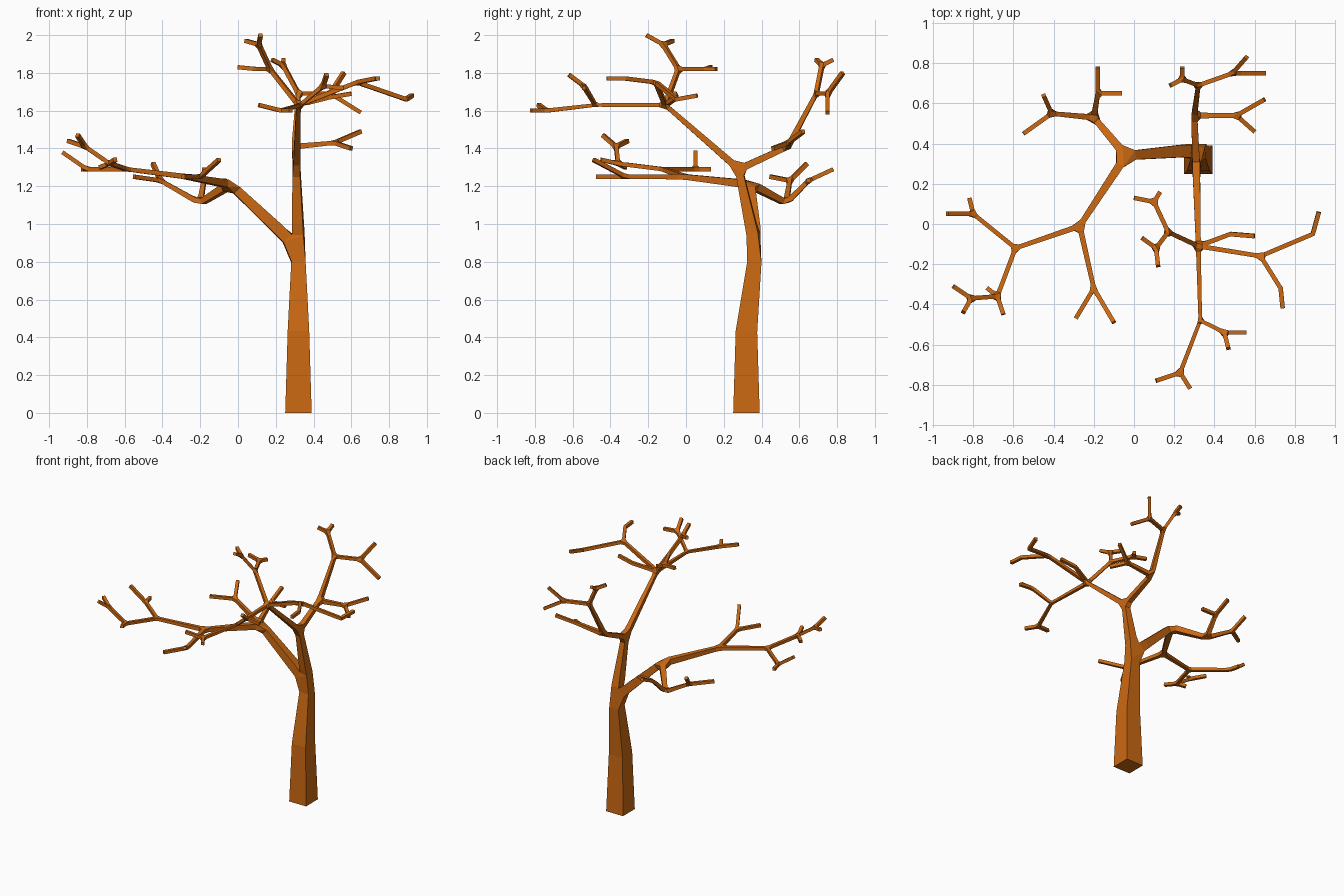
import bpy
import bmesh
from mathutils import Vector

# Remove the default cube
default_cube = bpy.data.objects.get("Cube")
if default_cube:
    bpy.data.objects.remove(default_cube, do_unlink=True)

# Bark colour
bark = bpy.data.materials.new("orange_brown_bark")
bark.use_nodes = True
bark_colour = (.6, .14, .006, 1)
bark.diffuse_color = bark_colour
bark_shader = bark.node_tree.nodes["Principled BSDF"]
bark_shader.inputs["Base Color"].default_value = bark_colour

# The skeleton is a branching chain of joints, each with a skin radius
skeleton = bmesh.new()
skin_layer = skeleton.verts.layers.skin.verify()
twig_radius = .011


def add_joint(position, radius):
    """Place one joint of the skeleton."""
    joint = skeleton.verts.new(position)
    joint[skin_layer].radius = (radius, radius)
    return joint


def grow(parent, step, radius=twig_radius):
    """Grow a limb from its parent joint by a step."""
    joint = add_joint(parent.co + Vector(step), radius)
    skeleton.edges.new((parent, joint))
    return joint


def fork(parent, step, *twig_steps):
    """Grow a small branch that splits into twigs."""
    joint = grow(parent, step)
    for twig_step in twig_steps:
        grow(joint, twig_step)
    return joint


# Trunk
trunk_base = add_joint((.32, .32, 0), .07)
trunk_base[skin_layer].use_root = True
trunk_waist = grow(trunk_base, (0, 0, .43), .057)
trunk_crotch = grow(trunk_waist, (0, .05, .44), .034)
trunk_crown = grow(trunk_crotch, (-.01, -.09, .42), .019)

# Back limb
back_limb = grow(trunk_crown, (-.01, .26, .12), .015)
fork(back_limb, (.21, 0, .02), (.14, .08, .06), (.09, -.08, -.03))
back_top = grow(back_limb, (.02, .15, .28))
fork(back_top, (-.08, .03, .15), (-.06, -.03, .03), (0, .06, .03))
fork(back_top, (.17, .06, 0), (.07, .08, .11), (.16, 0, -.1))

# Front limb
front_limb = grow(trunk_crown, (.01, -.39, .34), .012)
front_end = grow(front_limb, (.01, -.37, 0), .009)
fork(front_end, (.12, -.06, .1), (.11, 0, -.01), (.02, -.08, .06))
fork(front_end, (-.1, -.26, -.03), (-.12, -.04, .03), (.05, -.08, 0))
front_top = grow(front_limb, (-.15, .07, .19))
fork(front_top, (-.07, .15, 0), (-.1, .02, .01), (.03, .05, 0))
fork(front_top, (-.06, -.08, .13), (-.07, .05, .02), (.01, -.09, .05))
fork(front_limb, (.16, .06, .04), (.12, -.01, .02))
front_side = grow(front_limb, (.31, -.05, .12))
fork(front_side, (.1, -.16, .02), (.01, -.1, 0))
fork(front_side, (.26, .11, -.09), (.03, .11, .02))

# Right limb, rear part
right_limb = grow(trunk_crotch, (-.36, -.03, .34), .022)
right_rear = grow(right_limb, (-.16, .19, -.1), .015)
fork(right_rear, (-.21, .02, .12), (-.04, .09, .09), (-.14, -.1, .02))
fork(right_rear, (.02, .12, .12), (0, .13, .06), (.12, 0, 0))

# Right limb, front part
right_elbow = grow(right_limb, (-.23, -.35, .04), .014)
fork(right_elbow, (.07, -.31, 0), (-.09, -.15, 0), (.1, -.17, .09))
right_end = grow(right_elbow, (-.32, -.11, .04))
fork(right_end, (-.21, .17, 0), (-.13, 0, .09), (-.02, .08, 0))
right_tip = fork(right_end, (-.09, -.24, .03), (.03, -.09, .02), (-.05, .04, -.02))
fork(right_tip, (-.13, -.01, .09), (-.09, .06, .03), (-.04, -.07, .06))

# Square, flat-faced bark around the skeleton
tree_mesh = bpy.data.meshes.new("bare_tree")
skeleton.to_mesh(tree_mesh)
skeleton.free()
tree_mesh.materials.append(bark)
bare_tree = bpy.data.objects.new("bare_tree", tree_mesh)
bpy.context.collection.objects.link(bare_tree)
bark_skin = bare_tree.modifiers.new("Bark", "SKIN")
bark_skin.use_smooth_shade = False
bark_skin.branch_smoothing = 0
